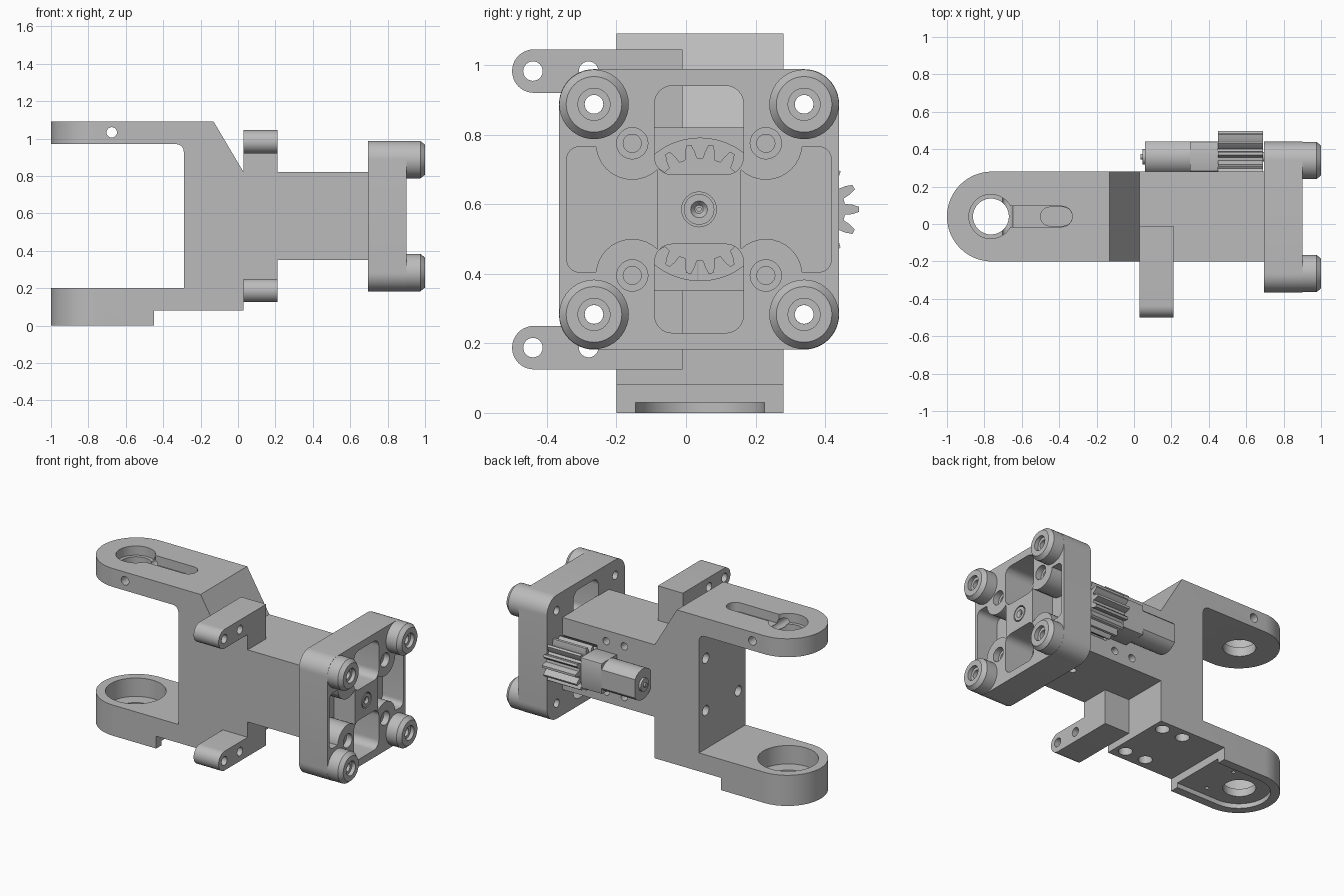
import bpy, bmesh, math
from math import cos, sin, pi

if "Cube" in bpy.data.objects:
    bpy.data.objects.remove(bpy.data.objects["Cube"])

grey = bpy.data.materials.new("light grey")
grey.diffuse_color = (0.5, 0.5, 0.5, 1)
grey.use_nodes = True
grey.node_tree.nodes["Principled BSDF"].inputs["Base Color"].default_value = grey.diffuse_color
CY, CZ = 0.04, 0.585          # long axis of the machine


def place(axis, a, b, h):
    return {'x': (h, a, b), 'y': (a, h, b), 'z': (a, b, h)}[axis]


def finish(name, bm):
    bmesh.ops.recalc_face_normals(bm, faces=bm.faces)
    me = bpy.data.meshes.new(name)
    bm.to_mesh(me)
    bm.free()
    me.materials.append(grey)
    ob = bpy.data.objects.new(name, me)
    bpy.context.collection.objects.link(ob)
    return ob


def prism(name, pts, axis, lo, hi):
    """Extrude a 2D outline along an axis."""
    bm = bmesh.new()
    f = bm.faces.new([bm.verts.new(place(axis, a, b, lo)) for a, b in pts])
    r = bmesh.ops.extrude_face_region(bm, geom=[f])
    d = place(axis, 0, 0, hi - lo)
    bmesh.ops.translate(bm, vec=d, verts=[v for v in r['geom'] if isinstance(v, bmesh.types.BMVert)])
    return finish(name, bm)


def arc(a, b, r, t0, t1, n=16):
    return [(a + r * cos(math.radians(t0 + (t1 - t0) * i / n)),
             b + r * sin(math.radians(t0 + (t1 - t0) * i / n))) for i in range(n + 1)]


def disc(a, b, r, n=32):
    return arc(a, b, r, 0, 360, n)[:-1]


def rounded(a0, b0, a1, b1, r, n=8):
    return (arc(a1 - r, b1 - r, r, 0, 90, n) + arc(a0 + r, b1 - r, r, 90, 180, n)
            + arc(a0 + r, b0 + r, r, 180, 270, n) + arc(a1 - r, b0 + r, r, 270, 360, n))


def revolve(name, prof, cy, cz, n=40):
    """Closed (radius, x) profile turned about a line along x."""
    bm = bmesh.new()
    rings = [[bm.verts.new((x, cy + r * cos(2 * pi * i / n), cz + r * sin(2 * pi * i / n)))
              for r, x in prof] for i in range(n)]
    m = len(prof)
    for i in range(n):
        p, q = rings[i], rings[(i + 1) % n]
        for j in range(m):
            k = (j + 1) % m
            bm.faces.new((p[j], p[k], q[k], q[j]))
    return finish(name, bm)


def boolean(ob, tool, op='DIFFERENCE'):
    mod = ob.modifiers.new("bool", 'BOOLEAN')
    mod.operation, mod.object, mod.solver = op, tool, 'EXACT'
    dg = bpy.context.evaluated_depsgraph_get()
    me = bpy.data.meshes.new_from_object(ob.evaluated_get(dg))
    ob.modifiers.clear()
    ob.data = me
    bpy.data.objects.remove(tool)


def cut(ob, pts, axis, lo, hi):
    boolean(ob, prism("cutter", pts, axis, lo, hi))


def drill(ob, a, b, r, axis, lo, hi, n=32):
    cut(ob, disc(a, b, r, n), axis, lo, hi)


def gear(name, cy, cz, r0, r1, teeth, x0, x1, phase=0):
    pts = []
    for i in range(teeth):
        for f, r in ((-.33, r0), (-.24, (r0 + r1) / 2), (-.11, r1),
                     (.11, r1), (.24, (r0 + r1) / 2), (.33, r0)):
            t = 2 * pi * (i + f + phase) / teeth
            pts.append((cy + r * cos(t), cz + r * sin(t)))
    return prism(name, pts, 'x', x0, x1)


# Forked frame: side profile trimmed to a rounded left end
side = [(-1, 1.09), (-.13, 1.09), (.03, .82), (.70, .82), (.70, .35), (.03, .35),
        (.03, .08), (-.45, .08), (-.45, 0), (-1, 0), (-1, .2), (-.29, .2)]
side += arc(-.33, .93, .04, 0, 90, 6) + [(-1, .97)]
frame = prism("fork_frame", side, 'y', -.2, .28)
plan = [(1, -.2), (1, .28)] + arc(-.76, CY, .24, 90, 270, 40)
plan = [(1, -.3), (1, .4), (-.6, .4), (-.6, .28)] + arc(-.76, CY, .24, 90, 270, 40) + [(-.6, -.2), (-.6, -.3)]
boolean(frame, prism("trim", plan, 'z', -.5, 1.5), 'INTERSECT')

# Upper arm: keyhole recess, through hole, deeper slot, cross hole
a0 = math.degrees(math.asin(.055 / .118))
key = arc(-.765, CY, .118, a0, 360 - a0, 36) + arc(-.385, CY, .055, -90, 90, 12)
cut(frame, key, 'z', 1.03, 1.2)
drill(frame, -.765, CY, .096, 'z', .9, 1.2, 40)
cut(frame, rounded(-.5, CY - .05, -.33, CY + .05, .0499), 'z', 1.0, 1.1)
drill(frame, -.675, 1.033, .028, 'y', -.5, .5, 20)

# Lower arm: bearing seat, stepped through hole, open pocket beneath
drill(frame, -.765, CY, .18, 'z', .08, .3, 48)
drill(frame, -.765, CY, .096, 'z', -.1, .3, 40)
cut(frame, [(-.4, CY - .185), (-.4, CY + .185)] + arc(-.76, CY, .185, 90, 270, 32), 'z', -.1, .03)
for y in (-.08, .16):
    drill(frame, -.62, y, .012, 'z', -.1, .06, 12)

# Mounting holes in the fork wall, underside and rear side
for y in (-.125, .21):
    for z in (.45, .79):
        drill(frame, y, z, .033, 'x', -.4, -.12, 20)
    for x in (-.04, -.19):
        drill(frame, x, y, .042, 'z', 0, .13, 20)
for x in (.25, .38):
    for z in (.42, .75):
        drill(frame, x, z, .024, 'y', .2, .4, 20)
drill(frame, .5, CY, .022, 'z', .3, .45, 20)

# Gear chambers in the frame
drill(frame, CY, CZ, .205, 'x', .48, .8, 48)
drill(frame, .36, CZ, .145, 'x', .445, .8, 40)

# Side brackets, mirrored above and below the axis
for name, s in (("upper_bracket", 1), ("lower_bracket", -1)):
    pts = [(-.01, .235), (-.01, .46)] + arc(-.4375, .3975, .0625, 90, 270, 20) + [(-.2, .335), (-.2, .235)]
    br = prism(name, [(y, CZ + s * z) for y, z in pts], 'x', .03, .21)
    for y in (-.44, -.28):
        drill(br, y, CZ + s * .3975, .028, 'x', -.1, .4, 24)

# End plate with windows, side pockets and screw holes
Y0, Y1, Z0, Z1 = -.365, .44, .182, .988
PY = (Y0 + Y1) / 2
plate = prism("end_plate", rounded(Y0, Z0, Y1, Z1, .1, 12), 'x', .695, .9)
for s in (1, -1):
    zs = sorted((CZ + s * .1, CZ + s * .355))
    cut(plate, rounded(-.09, zs[0], .165, zs[1], .05), 'x', .6, 1)
    ys = sorted((PY + s * .12, PY + s * .38))
    pocket = prism("pocket", rounded(ys[0], CZ - .18, ys[1], CZ + .18, .035), 'x', .75, 1)
    for t in (1, -1):
        drill(pocket, PY + s * .192, CZ + t * .19, .105, 'x', .6, 1.1)
    boolean(plate, pocket)
    for t in (1, -1):
        y, z = PY + s * .192, CZ + t * .19
        drill(plate, y, z, .045, 'x', .86, 1, 28)
        drill(plate, y, z, .026, 'x', .78, 1, 24)
        drill(plate, PY + s * .302, CZ + t * .302, .027, 'x', .6, 1, 24)
drill(plate, PY, CZ, .05, 'x', .88, 1)

# Corner feet on the plate and the centre bush
foot = [(.027, .9), (.1, .9), (.1, .975), (.08, 1), (.046, 1), (.046, .975), (.027, .975)]
for s, sn in ((-1, "front"), (1, "rear")):
    for t, tn in ((-1, "lower"), (1, "upper")):
        revolve(f"{tn}_{sn}_foot", foot, PY + s * .302, CZ + t * .302)
bush = [(.006, .86), (.044, .86), (.044, .9), (.024, .9), (.012, .885), (.006, .885)]
revolve("centre_bush", bush, PY, CZ, 32)

# Drive gears
gear("main_gear", CY, CZ, .148, .187, 18, .5, .69)
pinion = gear("pinion", .36, CZ, .098, .138, 13, .45, .69, 0)

# Motor: gearbox block, flattened can, end cap and shaft
prism("gearbox", rounded(.28, CZ - .1, .44, CZ + .1, .008, 2), 'x', .3, .45)
h = math.degrees(math.asin(.08 / .1))
can = arc(.36, CZ, .1, 90 - h, 90 + h, 14) + arc(.36, CZ, .1, 270 - h, 270 + h, 14)
prism("motor_can", can, 'x', .06, .3)
prism("motor_cap", disc(.36, CZ, .042, 24), 'x', .045, .07)
prism("motor_shaft", disc(.36, CZ, .015, 16), 'x', .035, .06)
prism("pinion_shaft", disc(.36, CZ, .025, 16), 'x', .44, .694)

# Smooth the round surfaces, keep edges sharp
for ob in bpy.context.scene.objects:
    ob.select_set(True)
    bpy.context.view_layer.objects.active = ob
bpy.ops.object.shade_smooth_by_angle(angle=math.radians(25))
